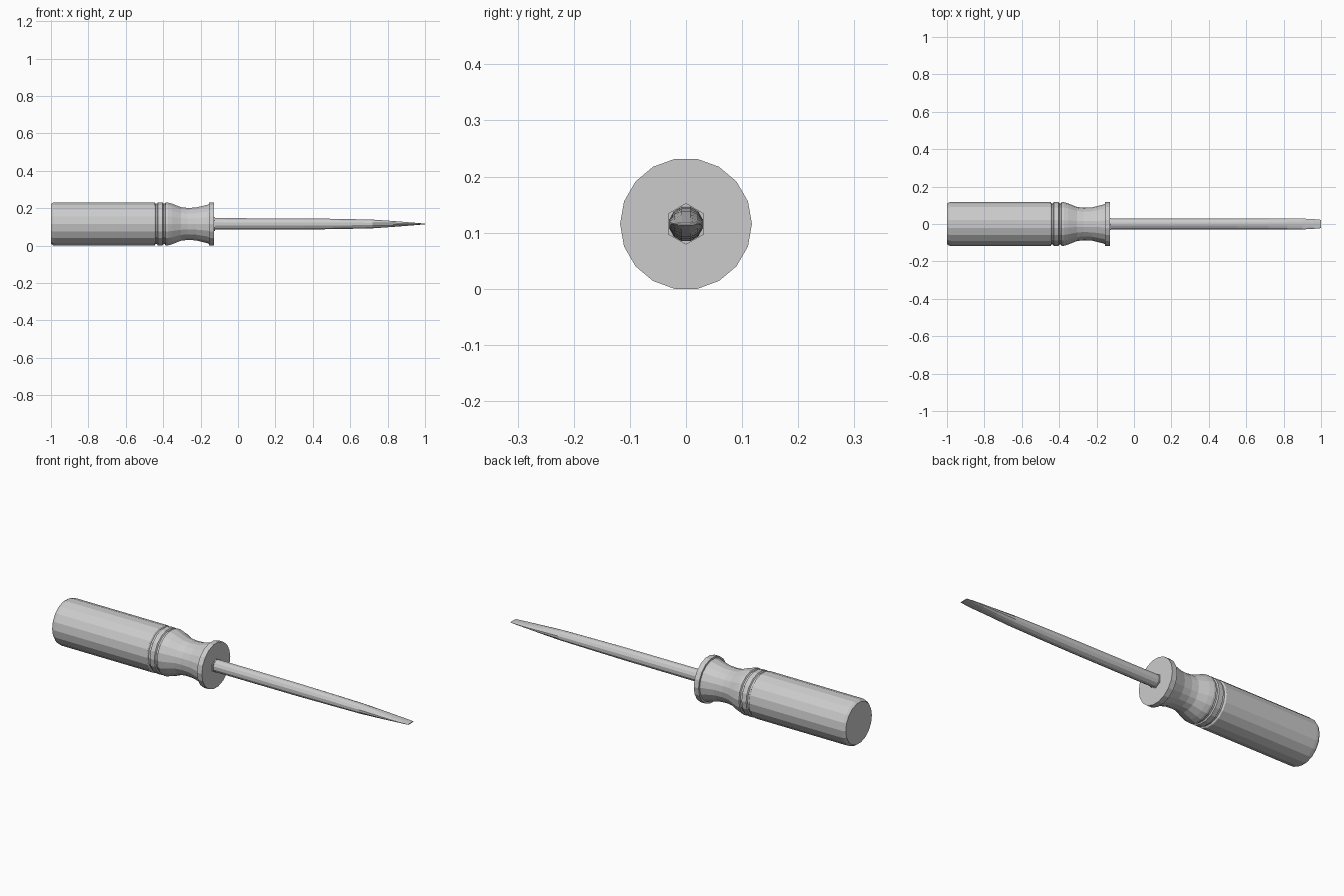
import bpy, bmesh
from math import cos, sin, pi

if "Cube" in bpy.data.objects:
    bpy.data.objects.remove(bpy.data.objects["Cube"])

AXIS_Z = 0.1157


def loft(name, rings, sides, start=0.0):
    """Skin elliptical rings (x, half_width, half_height) along the x axis, capped."""
    bm = bmesh.new()
    loops = []
    for x, ry, rz in rings:
        loops.append([bm.verts.new((x, ry * cos(start + 2 * pi * i / sides),
                                    AXIS_Z + rz * sin(start + 2 * pi * i / sides)))
                      for i in range(sides)])
    for a, b in zip(loops, loops[1:]):
        for i in range(sides):
            j = (i + 1) % sides
            bm.faces.new((a[i], a[j], b[j], b[i]))
    bm.faces.new(loops[0][::-1])
    bm.faces.new(loops[-1])
    bmesh.ops.recalc_face_normals(bm, faces=bm.faces)
    mesh = bpy.data.meshes.new(name)
    bm.to_mesh(mesh)
    bm.free()
    obj = bpy.data.objects.new(name, mesh)
    bpy.context.collection.objects.link(obj)
    return obj


# Handle: chamfered butt, long grip, two grooves, narrow neck, flange
R = 0.1175
profile = [(-1.0, 0.108), (-0.987, 0.1165), (-0.975, R), (-0.447, R)]
for gx in (-0.437, -0.395):
    profile += [(gx - 0.008, 0.1165), (gx - 0.004, 0.110),
                (gx + 0.004, 0.110), (gx + 0.008, 0.1165)]
profile += [(-0.375, 0.1165), (-0.352, 0.110), (-0.305, 0.091), (-0.27, 0.087),
            (-0.225, 0.089), (-0.165, 0.104), (-0.155, 0.108),
            (-0.155, R), (-0.127, R)]
loft("handle", [(x, r, r) for x, r in profile], 18)

# Hexagonal socket collar where the shaft enters the handle
loft("collar", [(-0.14, 0.037, 0.037), (-0.122, 0.037, 0.037)], 6, pi / 6)

# Round shaft flattening into a flat blade
loft("shaft", [(-0.14, 0.031, 0.032), (0.35, 0.0305, 0.031), (0.55, 0.030, 0.028),
               (0.72, 0.030, 0.024), (0.82, 0.030, 0.017), (0.90, 0.030, 0.0105),
               (0.96, 0.027, 0.0055), (1.0, 0.023, 0.002)], 12, pi / 12)
